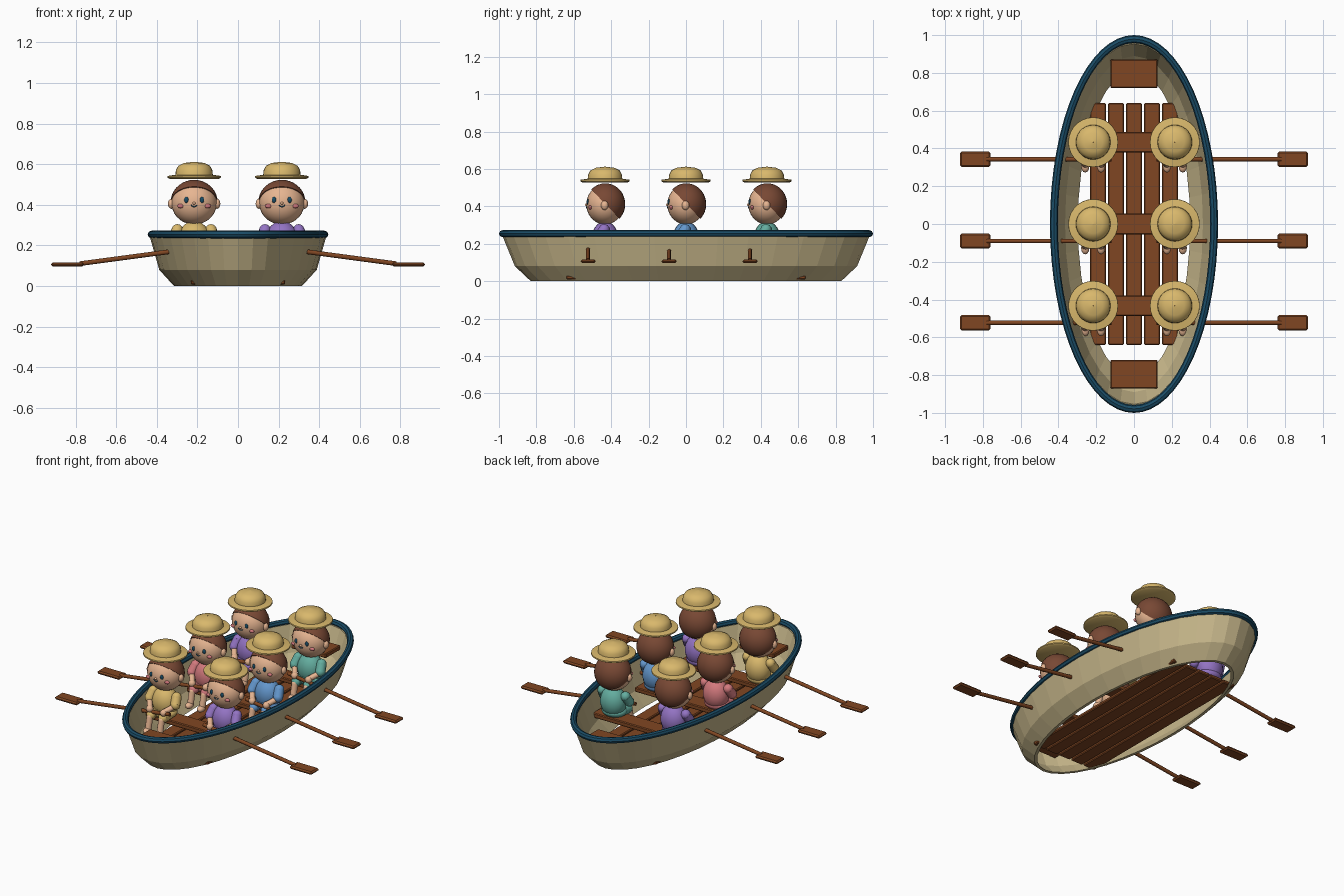
import bpy, bmesh, math
from mathutils import Vector, Matrix

if "Cube" in bpy.data.objects:
    bpy.data.objects.remove(bpy.data.objects["Cube"])


def material(name, r, g, b):
    m = bpy.data.materials.new(name)
    lin = [(c / 255 / 12.92) if c < 10 else ((c / 255 + 0.055) / 1.055) ** 2.4 for c in (r, g, b)]
    m.diffuse_color = (*lin, 1)
    m.use_nodes = True
    m.node_tree.nodes["Principled BSDF"].inputs["Base Color"].default_value = m.diffuse_color
    return m


CREAM = material("cream_paint", 198, 182, 138)
NAVY = material("navy", 26, 76, 102)
WOOD = material("wood", 128, 70, 34)
SKIN = material("skin", 232, 182, 146)
HAIR = material("brown_hair", 120, 72, 52)
STRAW = material("straw_yellow", 217, 184, 108)
PURPLE = material("purple_cloth", 148, 116, 196)
BLUE = material("blue_cloth", 100, 152, 206)
TEAL = material("teal_cloth", 100, 174, 160)
PINK = material("pink", 212, 122, 126)


def finish(name, bm, mat, smooth=True):
    bmesh.ops.recalc_face_normals(bm, faces=bm.faces)
    for f in bm.faces:
        f.smooth = smooth
    for e in bm.edges:
        if len(e.link_faces) == 2 and e.calc_face_angle(0) > math.radians(40):
            e.smooth = False
    me = bpy.data.meshes.new(name)
    bm.to_mesh(me)
    bm.free()
    me.materials.append(mat)
    ob = bpy.data.objects.new(name, me)
    bpy.context.collection.objects.link(ob)
    return ob


def box(name, centre, size, mat, bevel=0.005):
    bm = bmesh.new()
    bmesh.ops.create_cube(bm, size=1, matrix=Matrix.LocRotScale(Vector(centre), None, Vector(size)))
    bmesh.ops.bevel(bm, geom=bm.edges[:], offset=bevel, segments=1, affect='EDGES')
    return finish(name, bm, mat, False)


def ball(name, centre, radii, mat, seg=20, keep=None):
    """Ellipsoid; keep = plane normal of the half that stays."""
    bm = bmesh.new()
    bmesh.ops.create_uvsphere(bm, u_segments=seg, v_segments=seg * 2 // 3, radius=1)
    if keep:
        bmesh.ops.bisect_plane(bm, geom=bm.verts[:] + bm.edges[:] + bm.faces[:], plane_co=(0, 0, 0),
                               plane_no=keep, clear_inner=True)
        bmesh.ops.holes_fill(bm, edges=[e for e in bm.edges if e.is_boundary], sides=0)
    bm.transform(Matrix.LocRotScale(Vector(centre), None, Vector(radii)))
    return finish(name, bm, mat)


def limb(name, a, b, r, mat, r2=None, seg=10, caps=True):
    """Tapered rod from a to b, with round ends if caps."""
    a, b, r2 = Vector(a), Vector(b), r2 or r
    bm = bmesh.new()
    turn = (b - a).to_track_quat('Z', 'Y').to_matrix().to_4x4()
    bmesh.ops.create_cone(bm, cap_ends=True, segments=seg, radius1=r, radius2=r2, depth=(b - a).length,
                          matrix=Matrix.Translation((a + b) / 2) @ turn)
    if caps:
        for p, q in ((a, r), (b, r2)):
            bmesh.ops.create_uvsphere(bm, u_segments=seg, v_segments=8, radius=q, matrix=Matrix.Translation(p))
    return finish(name, bm, mat)


def oval_rings(name, profile, seg, mat, smooth, closed=True):
    """Loft of ellipses given as (half width, half length, height)."""
    bm = bmesh.new()
    rings = []
    for w, l, z in profile:
        rings.append([bm.verts.new((w * math.sin(t), l * math.cos(t), z))
                      for t in (2 * math.pi * i / seg for i in range(seg))])
    n = len(rings)
    for k in range(n if closed else n - 1):
        a, b = rings[k], rings[(k + 1) % n]
        for i in range(seg):
            j = (i + 1) % seg
            bm.faces.new((a[i], a[j], b[j], b[i]))
    return finish(name, bm, mat, smooth)


def lathe(name, profile, centre, mat, seg=28):
    ob = oval_rings(name, [(r, r, z) for r, z in profile], seg, mat, True, False)
    ob.location = centre
    return ob


# Open-bottomed hull shell
oval_rings("hull", [(0.315, 0.83, 0), (0.388, 0.915, 0.08), (0.435, 0.983, 0.245),
                    (0.41, 0.955, 0.245), (0.365, 0.89, 0.085), (0.297, 0.81, 0)], 36, CREAM, False)

# Rounded rim
oval_rings("rim", [(0.424 + 0.021 * math.cos(a), 0.979 + 0.021 * math.sin(a + math.pi / 2),
                    0.254 + 0.019 * math.sin(a)) for a in (math.pi / 4 * k for k in range(8))],
           64, NAVY, True)

# Floor planks, benches and end seats
for i in range(-2, 3):
    box("floor_plank", (i * 0.095, 0, 0.019), (0.084, 1.28, 0.022), WOOD)
for y in (-0.433, 0, 0.433):
    box("bench", (0, y, 0.125), (0.66, 0.11, 0.03), WOOD)
for s in (-1, 1):
    box("end_seat", (0, s * 0.795, 0.165), (0.25, 0.15, 0.03), WOOD)


def oar(side, y):
    limb("oar_shaft", (side * 0.12, y, 0.198), (side * 0.78, y, 0.11), 0.0115, WOOD, caps=False)
    box("oar_blade", (side * 0.84, y, 0.106), (0.16, 0.08, 0.02), WOOD, 0.008)


def rower(x, y, shirt):
    def at(dx, dy, z):
        return (x + dx, y + dy, z)

    # Torso and hips
    ball("torso", at(0, 0, 0.225), (0.082, 0.072, 0.095), shirt)
    ball("shorts", at(0, -0.01, 0.165), (0.08, 0.07, 0.038), shirt)
    limb("neck", at(0, 0, 0.29), at(0, 0, 0.33), 0.03, SKIN)

    # Head, hair and hat
    ball("head", at(0, 0, 0.41), (0.112, 0.1, 0.107), SKIN, 28)
    ball("hair", at(0, 0.002, 0.412), (0.116, 0.106, 0.111), HAIR, 28, keep=(0, 0.7, 0.71))
    lathe("hat", [(0.001, 0.527), (0.12, 0.527), (0.132, 0.534), (0.131, 0.542), (0.092, 0.548),
                  (0.09, 0.57), (0.078, 0.592), (0.05, 0.606), (0.001, 0.612)], at(0, 0, 0), STRAW)

    # Smile across the front of the face
    for k in range(4):
        pts = []
        for t in (k / 2 - 1, (k + 1) / 2 - 1):
            pts.append(at(0.014 * t, -0.099, 0.39 + 0.008 * t * t))
        limb("smile", pts[0], pts[1], 0.0025, NAVY, seg=6)
    ball("nose", at(0, -0.1, 0.408), (0.008, 0.008, 0.007), SKIN, 10)

    for s in (-1, 1):
        # Ears, eyes and cheeks
        ball("ear", at(s * 0.112, -0.002, 0.405), (0.017, 0.02, 0.025), SKIN, 12)
        ball("eye", at(s * 0.038, -0.092, 0.424), (0.011, 0.007, 0.015), NAVY, 12)
        ball("cheek", at(s * 0.066, -0.079, 0.394), (0.018, 0.01, 0.011), PINK, 12)
        # Arms reaching to the oar
        limb("sleeve", at(s * 0.083, -0.005, 0.275), at(s * 0.092, -0.03, 0.235), 0.03, shirt)
        limb("forearm", at(s * 0.09, -0.035, 0.228), at(s * 0.05, -0.088, 0.2), 0.017, SKIN)
        ball("hand", at(s * 0.05, -0.09, 0.196), (0.022, 0.022, 0.022), SKIN, 12)
        # Legs and feet
        limb("thigh", at(s * 0.042, -0.03, 0.16), at(s * 0.042, -0.085, 0.158), 0.03, shirt)
        limb("shin", at(s * 0.042, -0.1, 0.15), at(s * 0.042, -0.115, 0.085), 0.02, SKIN)
        ball("foot", at(s * 0.042, -0.127, 0.07), (0.022, 0.034, 0.02), SKIN, 12)


# Crew, front to back, with an oar each
for side, shirts in ((-1, (STRAW, PINK, PURPLE)), (1, (PURPLE, BLUE, TEAL))):
    for y, shirt in zip((-0.433, 0, 0.433), shirts):
        rower(side * 0.216, y, shirt)
        oar(side, y - 0.09)
